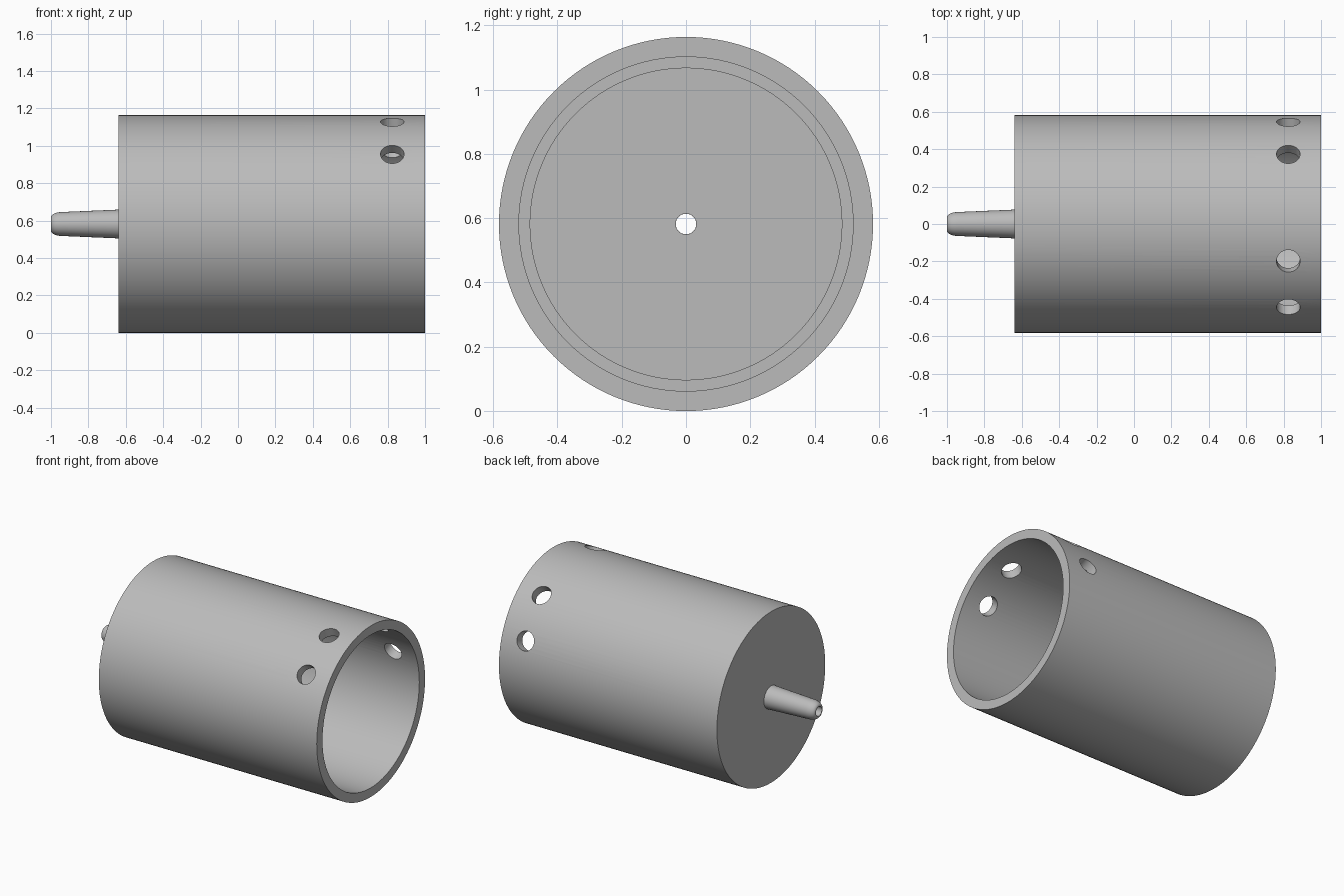
import bpy, bmesh, math
from mathutils import Matrix, Vector

RADIUS = 0.582
BORE = 0.032
AXIS = Vector((0, 0, RADIUS))

if "Cube" in bpy.data.objects:
    bpy.data.objects.remove(bpy.data.objects["Cube"])

grey = bpy.data.materials.new("plain grey")
grey.use_nodes = True
grey.diffuse_color = (0.5, 0.5, 0.5, 1)
grey.node_tree.nodes["Principled BSDF"].inputs["Base Color"].default_value = (0.5, 0.5, 0.5, 1)


def add_object(name, bm):
    bmesh.ops.recalc_face_normals(bm, faces=bm.faces)
    mesh = bpy.data.meshes.new(name)
    bm.to_mesh(mesh)
    bm.free()
    mesh.materials.append(grey)
    obj = bpy.data.objects.new(name, mesh)
    bpy.context.collection.objects.link(obj)
    return obj


def lathe(name, profile, sides):
    """Turn a closed (x, radius) profile around the lengthwise axis."""
    bm = bmesh.new()
    rings = []
    for i in range(sides):
        a = 2 * math.pi * i / sides
        rings.append([bm.verts.new((x, r * math.cos(a), RADIUS + r * math.sin(a)))
                      for x, r in profile])
    n = len(profile)
    for i in range(sides):
        here, after = rings[i], rings[(i + 1) % sides]
        for j in range(n):
            k = (j + 1) % n
            bm.faces.new((here[j], here[k], after[k], after[j]))
    return add_object(name, bm)


def smooth(obj):
    bpy.ops.object.select_all(action='DESELECT')
    obj.select_set(True)
    bpy.context.view_layer.objects.active = obj
    bpy.ops.object.shade_smooth_by_angle(angle=math.radians(30))


# Cup: outer wall, stepped inside, floor with a centre bore
cup = lathe("cup", [(-0.64, BORE), (-0.64, RADIUS), (1, RADIUS), (1, 0.52),
                    (-0.5, 0.52), (-0.5, 0.485), (-0.58, 0.485), (-0.58, BORE)], 128)

# Radial drill holes in two pairs near the open end
bm = bmesh.new()
for degrees in (20, 50, 110, 140):
    a = math.radians(degrees)
    out = Vector((0, math.cos(a), math.sin(a)))
    place = (Matrix.Translation(AXIS + out * 0.55 + Vector((0.825, 0, 0)))
             @ out.to_track_quat('Z', 'Y').to_matrix().to_4x4())
    bmesh.ops.create_cone(bm, cap_ends=True, segments=40, radius1=0.063,
                          radius2=0.063, depth=0.3, matrix=place)
drills = add_object("hole_cutter", bm)
drills.hide_render = True

cut = cup.modifiers.new("holes", 'BOOLEAN')
cut.operation = 'DIFFERENCE'
cut.solver = 'EXACT'
cut.object = drills
graph = bpy.context.evaluated_depsgraph_get()
drilled = bpy.data.meshes.new_from_object(cup.evaluated_get(graph))
cup.modifiers.clear()
cup.data = drilled
bpy.data.objects.remove(drills)
smooth(cup)

# Nozzle: tapered tube with a rounded tip
tip = []
for i in range(9):
    a = math.pi / 2 * i / 8
    tip.append((-0.94 - 0.06 * math.sin(a), 0.036 + 0.028 * math.cos(a)))
nozzle = lathe("nozzle", [(-0.64, BORE), (-0.64, 0.077)] + tip + [(-1, BORE)], 48)
smooth(nozzle)
